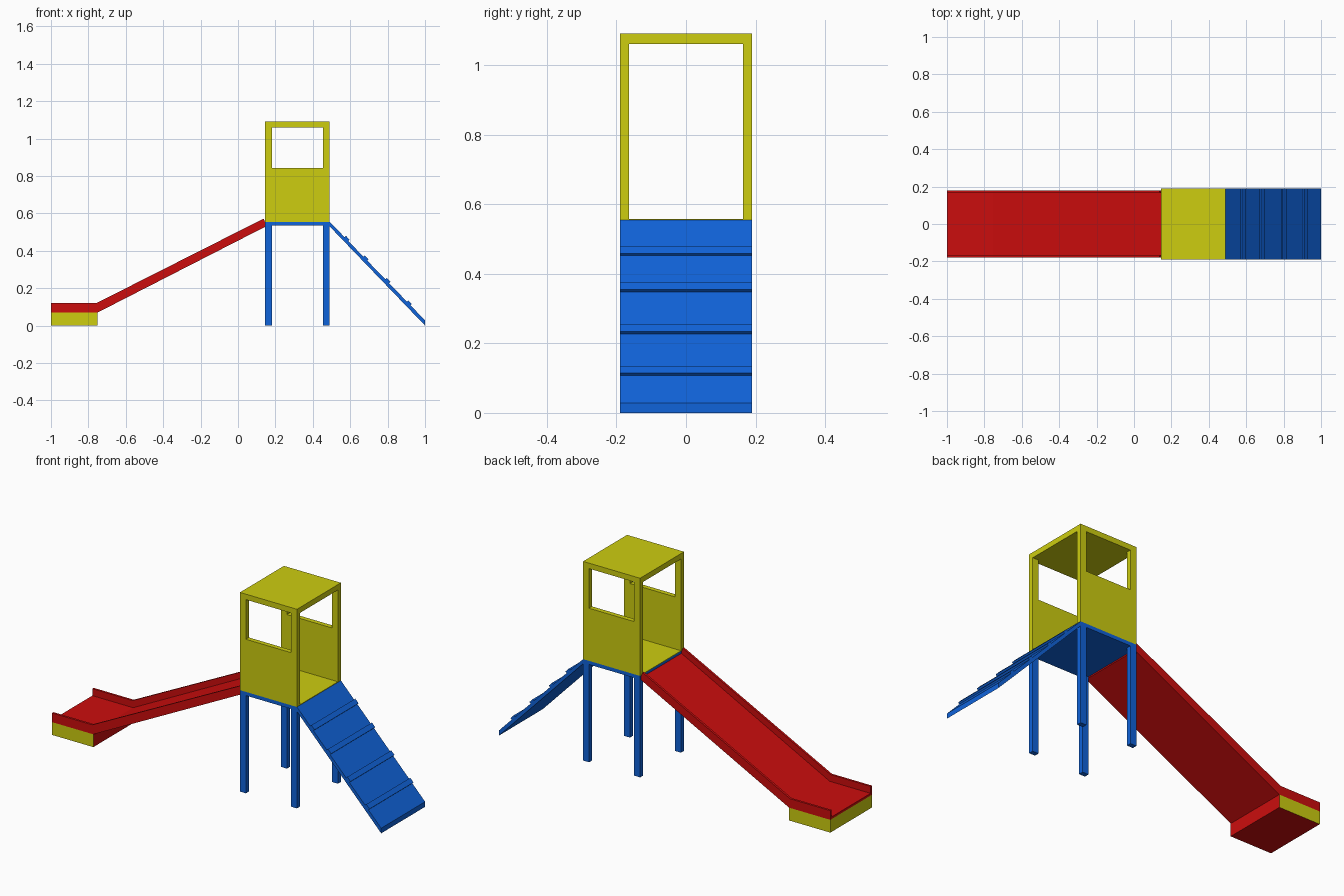
import bpy, bmesh, math
from mathutils import Vector

if "Cube" in bpy.data.objects:
    bpy.data.objects.remove(bpy.data.objects["Cube"])


def material(name, rgb):
    m = bpy.data.materials.new(name)
    m.diffuse_color = (*rgb, 1)
    m.use_nodes = True
    m.node_tree.nodes["Principled BSDF"].inputs["Base Color"].default_value = m.diffuse_color
    return m


RED = material("red", (0.6, 0.004, 0.004))
YELLOW = material("yellow", (0.61, 0.61, 0.005))
BLUE = material("blue", (0.005, 0.125, 0.7))


def prism(name, profile, y0, y1, *mats):
    """Extrude an x/z profile from y0 to y1."""
    bm = bmesh.new()
    face = bm.faces.new([bm.verts.new((x, y0, z)) for x, z in profile])
    ext = bmesh.ops.extrude_face_region(bm, geom=[face])["geom"]
    for v in ext:
        if isinstance(v, bmesh.types.BMVert):
            v.co.y = y1
    bmesh.ops.recalc_face_normals(bm, faces=bm.faces)
    mesh = bpy.data.meshes.new(name)
    bm.to_mesh(mesh)
    bm.free()
    for m in mats:
        mesh.materials.append(m)
    ob = bpy.data.objects.new(name, mesh)
    bpy.context.collection.objects.link(ob)
    return ob


def box(name, x0, x1, y0, y1, z0, z1, *mats):
    return prism(name, [(x0, z0), (x1, z0), (x1, z1), (x0, z1)], y0, y1, *mats)


X0, X1, W = 0.145, 0.49, 0.19      # tower extents, half width
DECK, EAVE, TOP = 0.555, 1.06, 1.09
POST, WALL = 0.036, 0.026

# Tower: deck, yellow floor plate and roof
box("deck", X0, X1, -W, W, 0.535, DECK, BLUE)
box("floor_plate", X0, X1, -W + WALL, W - WALL, DECK, DECK + 0.003, YELLOW)
box("roof", X0, X1, -W, W, EAVE, TOP, YELLOW)

# Side panels, open at the top below the roof to form windows; and legs
panel = [(X0, DECK), (X1, DECK), (X1, EAVE), (X1 - POST, EAVE),
         (X1 - POST, 0.843), (X0 + POST, 0.843), (X0 + POST, EAVE), (X0, EAVE)]
for side, s in (("front", -1), ("back", 1)):
    ya, yb = sorted((s * W, s * (W - WALL)))
    prism(side + "_panel", panel, ya, yb, YELLOW)
    for end, x in (("slide", X0), ("ramp", X1 - POST)):
        box(f"{side}_{end}_leg", x, x + POST, ya, yb, 0, 0.535, BLUE)

# Slide: thin bed with a raised rim on each side
S, RIM = 0.18, 0.012
low = [(-1, 0.07), (-0.75, 0.07), (X0, 0.528)]
bed_top = [(X0, 0.542), (-0.753, 0.082), (-1, 0.082)]
rim_top = [(X0, 0.552), (0.137, 0.572), (-0.757, 0.12), (-1, 0.12)]
prism("slide_bed", low + bed_top, -S + RIM, S - RIM, RED)
prism("slide_front_rim", low + rim_top, -S, -S + RIM, RED)
prism("slide_back_rim", low + rim_top, S - RIM, S, RED)

# Slide foot: yellow block with red underside and inner end
foot = box("slide_foot", -1, -0.75, -S, S, 0, 0.07, YELLOW, RED)
for p in foot.data.polygons:
    p.material_index = int(p.normal.z < -0.5 or p.normal.x > 0.5)

# Climbing ramp with cleats
prism("climbing_ramp", [(X1, 0.53), (1, 0), (1, 0.028), (X1, DECK)], -W, W, BLUE)
along = Vector((1 - X1, 0.028 - DECK)).normalized()
up = Vector((-along.y, along.x))
for i, z in enumerate((0.462, 0.358, 0.237, 0.118)):
    c = Vector((X1, DECK)) + along * ((z - DECK) / along.y)
    pts = [c + along * a + up * b
           for a, b in ((-0.014, -0.004), (0.014, -0.004), (0.014, 0.01), (-0.014, 0.01))]
    prism(f"ramp_cleat_{i + 1}", pts, -W, W, BLUE)
